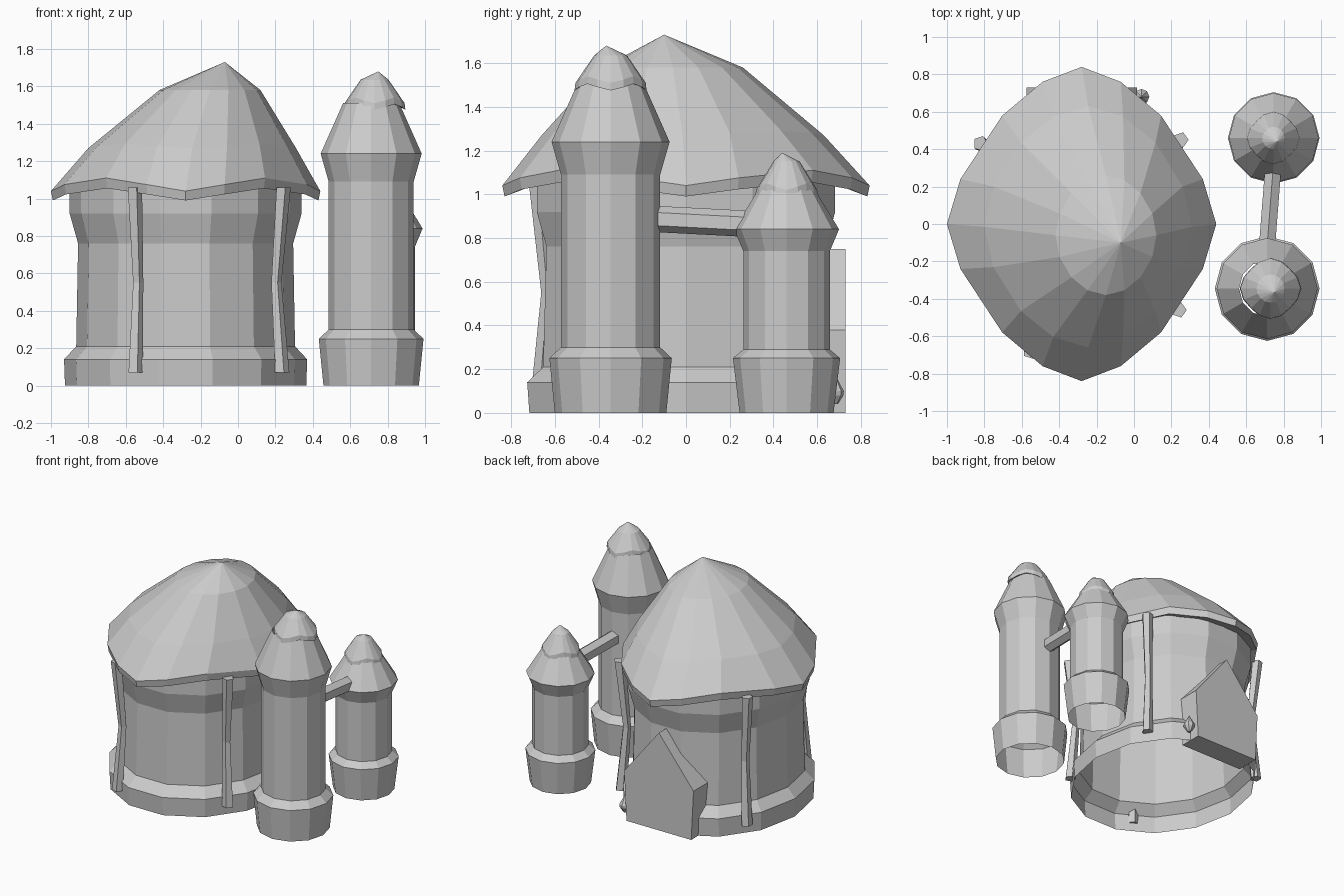
import bpy, bmesh, math
from mathutils import Vector

cube = bpy.data.objects.get("Cube")
if cube:
    bpy.data.objects.remove(cube, do_unlink=True)

GREY = (0.6, 0.6, 0.6, 1)
stone = bpy.data.materials.new("plain_grey")
stone.use_nodes = True
stone.diffuse_color = GREY
stone.node_tree.nodes["Principled BSDF"].inputs["Base Color"].default_value = GREY


def loft(name, rings, tip=None, cap_start=False, cap_end=False):
    """Skin a stack of point rings, optionally closed by a tip or flat caps."""
    bm = bmesh.new()
    loops = [[bm.verts.new(p) for p in ring] for ring in rings]
    n = len(loops[0])
    for low, high in zip(loops, loops[1:]):
        for i in range(n):
            j = (i + 1) % n
            bm.faces.new((low[i], low[j], high[j], high[i]))
    if tip:
        top = bm.verts.new(tip)
        for i in range(n):
            bm.faces.new((loops[-1][i], loops[-1][(i + 1) % n], top))
    if cap_start:
        bm.faces.new(loops[0][::-1])
    if cap_end:
        bm.faces.new(loops[-1])
    bmesh.ops.recalc_face_normals(bm, faces=bm.faces)
    mesh = bpy.data.meshes.new(name)
    bm.to_mesh(mesh)
    bm.free()
    mesh.materials.append(stone)
    obj = bpy.data.objects.new(name, mesh)
    bpy.context.collection.objects.link(obj)
    return obj


def ellipse(cx, cy, rx, ry, z, n):
    angles = [math.tau * i / n for i in range(n)]
    return [(cx + rx * math.cos(a), cy + ry * math.sin(a), z) for a in angles]


# Hut wall with its stone footing and flared top, open underneath
HUT_X = -0.28
wall = [(0.645, 0.735, 0), (0.65, 0.745, 0.14), (0.585, 0.67, 0.21), (0.575, 0.655, 0.76),
        (0.62, 0.7, 0.92), (0.62, 0.7, 1.07)]
loft("hut_wall", [ellipse(HUT_X, 0, rx, ry, z, 14) for rx, ry, z in wall])

# Thatched roof: diamond-like drooping rim, leaning peak
quarter = [(1, 0), (0.9, 0.286), (0.59, 0.69), (0.29, 0.905)]
outline = quarter + [(0, 1)] + [(-x, y) for x, y in quarter[:0:-1]]
outline += [(-x, -y) for x, y in outline]


def roof_ring(cx, cy, rx, ry, z, wave=0.0, diamond=1.0):
    ring = []
    for i, (u, v) in enumerate(outline):
        a = math.tau * i / len(outline)
        u = u * diamond + math.cos(a) * (1 - diamond)
        v = v * diamond + math.sin(a) * (1 - diamond)
        ring.append((cx + rx * u, cy + ry * v, z + wave * math.sin(2 * a) ** 2))
    return ring


loft("hut_roof", [
    roof_ring(HUT_X, 0, 0.6, 0.69, 1.05, 0.03, 0.4),
    roof_ring(HUT_X, 0, 0.71, 0.83, 0.99, 0.065),
    roof_ring(HUT_X, 0, 0.72, 0.84, 1.04, 0.07),
    roof_ring(-0.245, -0.015, 0.555, 0.645, 1.27, 0.02, 0.5),
    roof_ring(-0.15, -0.06, 0.27, 0.32, 1.58, 0, 0.2),
], tip=(-0.07, -0.1, 1.73))

# Crooked posts leaning on the hut: foot, waist and head
for name, x, y in [("front_right_post", -0.555, -0.68), ("front_left_post", 0.24, -0.46),
                   ("back_left_post", 0.25, 0.45), ("back_right_post", -0.82, 0.43)]:
    inward = Vector((HUT_X - x, -y)).normalized()
    rings = []
    for z, shift, r in [(0.07, 0.01, 0.042), (0.55, 0.05, 0.03), (1.06, 0, 0.042)]:
        rings.append(ellipse(x + inward.x * shift, y + inward.y * shift, r, r, z, 5))
    loft(name, rings, cap_start=True, cap_end=True)

# Pointed door slab on the back
door = [(0.275, 0), (0.295, 0.38), (0, 0.75), (-0.295, 0.38), (-0.275, 0)]
loft("door", [[(HUT_X + x, y, z) for x, z in door] for y in (0.55, 0.73)],
     cap_start=True, cap_end=True)

# Small knob-like bud beside the door
bud = [(0.015, 0.04), (0.04, 0.08), (0.042, 0.1), (0.025, 0.13)]
loft("door_bud", [ellipse(0.04, 0.68, r, r, z, 8) for r, z in bud],
     tip=(0.04, 0.68, 0.18), cap_start=True)


# Round towers with wavy caps
def tower(name, cx, cy, profile, cap, tip):
    loft(name + "_body", [ellipse(cx, cy, r, r, z, 12) for r, z in profile])
    rings = []
    for r, z, wave in cap:
        ring = []
        for i in range(16):
            c = math.cos(4 * math.tau * i / 16)
            a = math.tau * i / 16
            s = r * (1 + 0.05 * c * (wave > 0))
            ring.append((tip[0] - 0.02 + s * math.cos(a), cy + s * math.sin(a), z - wave * c))
        rings.append(ring)
    loft(name + "_cap", rings, tip=tip)


tower("tall_tower", 0.712, -0.345,
      [(0.255, 0), (0.28, 0.25), (0.227, 0.3), (0.227, 1.09), (0.27, 1.24), (0.15, 1.51)],
      [(0.13, 1.5, 0.01), (0.157, 1.49, 0.015), (0.153, 1.525, 0.015), (0.075, 1.635, 0)],
      (0.75, -0.365, 1.68))
tower("short_tower", 0.747, 0.46,
      [(0.215, 0), (0.245, 0.25), (0.198, 0.29), (0.198, 0.74), (0.24, 0.84), (0.13, 1.02)],
      [(0.11, 1.01, 0.01), (0.137, 1.0, 0.015), (0.133, 1.035, 0.015), (0.06, 1.15, 0)],
      (0.765, 0.44, 1.19))

# Six-sided beam joining the two towers
beam = []
for x, y, z in [(0.705, -0.2, 0.89), (0.747, 0.34, 0.862)]:
    angles = [math.tau * (i + 0.5) / 6 for i in range(6)]
    beam.append([(x + 0.05 * math.cos(a), y, z + 0.06 * math.sin(a)) for a in angles])
loft("tower_beam", beam, cap_start=True, cap_end=True)
